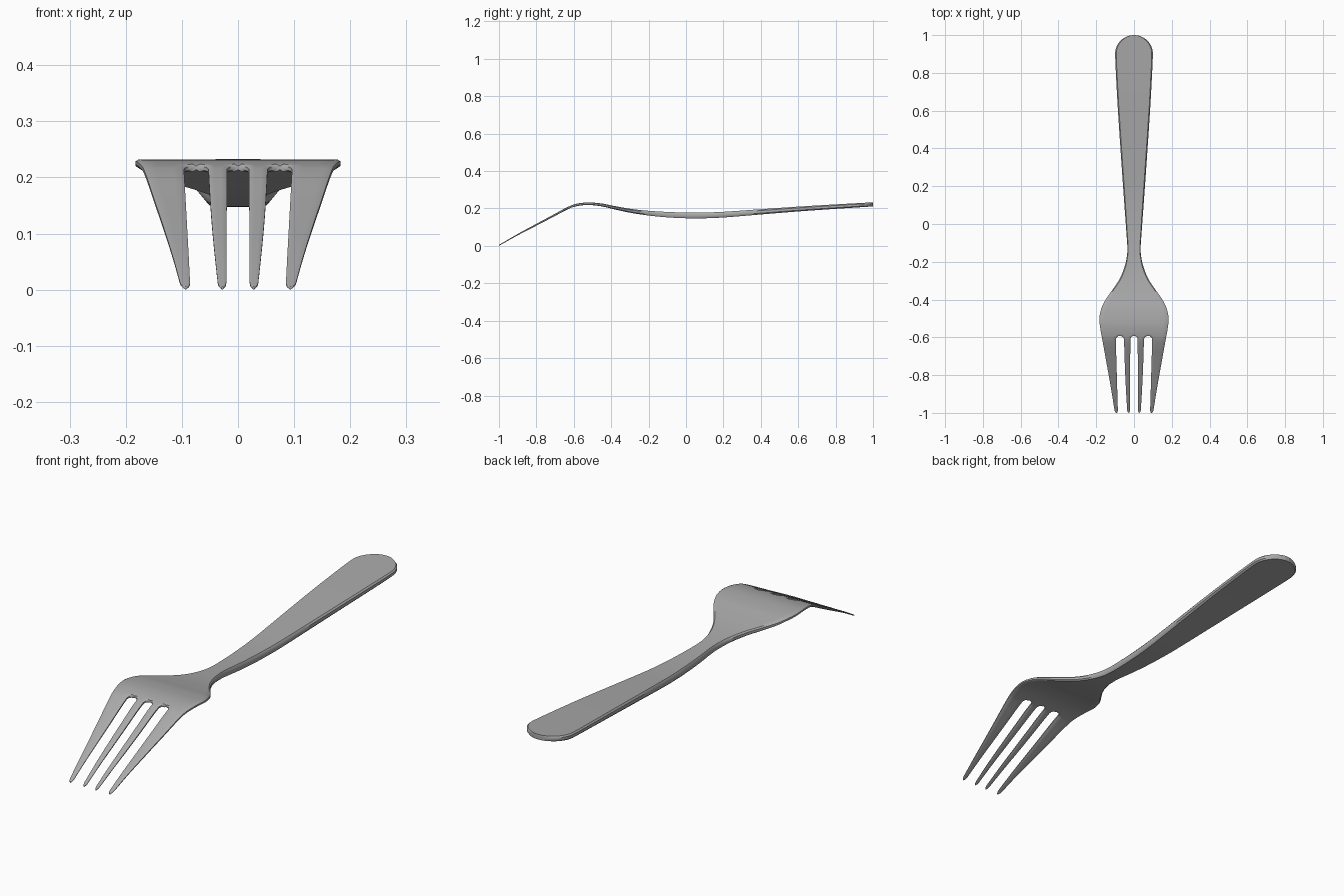
import bpy, bmesh, math

if "Cube" in bpy.data.objects:
    bpy.data.objects.remove(bpy.data.objects["Cube"])

# Key points along the length: (y, value)
HALF_WIDTH = [(-1, .101), (-.9, .117), (-.8, .134), (-.7, .152), (-.6, .170), (-.55, .179), (-.5, .183),
              (-.45, .174), (-.4, .150), (-.35, .115), (-.3, .081), (-.25, .058), (-.2, .043),
              (-.14, .035), (-.05, .040), (.2, .058), (.6, .085), (.8, .096), (.9, .100), (1, .100)]
HEIGHT = [(-1, .003), (-.9, .060), (-.8, .113), (-.7, .166), (-.65, .193), (-.6, .215), (-.53, .2255),
          (-.45, .219), (-.4, .208), (-.3, .188), (-.2, .175), (-.1, .167), (0, .163), (.1, .163),
          (.2, .167), (.4, .182), (.6, .197), (.8, .210), (1, .222)]
THICKNESS = [(-1, .005), (-.8, .010), (-.6, .013), (-.5, .014), (-.3, .021), (-.1, .029), (.1, .031),
             (.5, .027), (1, .022)]


def curve(keys, y):
    """Smooth interpolation through key points."""
    n = len(keys)
    i = max(k for k in range(n - 1) if keys[k][0] <= y or k == 0)

    def slope(k):
        a, b = keys[max(k - 1, 0)], keys[min(k + 1, n - 1)]
        return (b[1] - a[1]) / (b[0] - a[0])
    (y0, v0), (y1, v1) = keys[i], keys[i + 1]
    d = y1 - y0
    t = (y - y0) / d
    return ((2*t**3 - 3*t**2 + 1) * v0 + (t**3 - 2*t**2 + t) * d * slope(i)
            + (3*t**2 - 2*t**3) * v1 + (t**3 - t**2) * d * slope(i + 1))


ROOT, ROOT_LEN, TIP_LEN, END = -.592, .022, .016, .9


def strips(y):
    """Left and right edges of the four tine strips at y."""
    w = curve(HALF_WIDTH, y)
    if y > END:
        w *= max(.1, math.sqrt(max(0, 1 - ((y - END) / (1 - END))**2)))
    if y >= ROOT - 1e-6:
        c = .0745 * w / curve(HALF_WIDTH, ROOT)
        inner, outer, mid = c, c, 0
    else:
        t = (ROOT - y) / (1 + ROOT)
        f = min(1, (ROOT - y) / ROOT_LEN)
        f = math.sqrt(1 - (1 - f)**2)
        inner = .0745 + f * (.053 - .008*t - .010*t*t - .0745)
        outer = .0745 + f * (.097 - .012*t - .0745)
        mid = f * (.0195 + .0015*t)
    half = [(mid, inner), (outer, w)]
    g = (y + 1) / TIP_LEN
    if g < 1:                                   # rounded tine tips
        g = max(.25, math.sqrt(max(0, 1 - (1 - g)**2)))
        half = [((a + b)/2 - g*(b - a)/2, (a + b)/2 + g*(b - a)/2) for a, b in half]
    return [(-b, -a) for a, b in reversed(half)] + half


# Rows: tips, tines, slot roots, body, handle end
N = 8
rows = [-1 + TIP_LEN * (1 - math.cos(k * math.pi / 2 / N)) for k in range(N)]
rows += [-1 + TIP_LEN + k * (ROOT - ROOT_LEN + 1 - TIP_LEN) / 20 for k in range(20)]
rows += [ROOT - ROOT_LEN * (1 - math.sin(k * math.pi / 2 / N)) for k in range(N)]
rows += [ROOT, ROOT + .006]
rows += [ROOT + .015 + k * (END - ROOT - .015) / 80 for k in range(80)]
rows += [END + (1 - END) * math.sin(k * math.pi / 2 / 14) for k in range(15)]

# Flat sheet of four strips welded together above the slot roots
bm = bmesh.new()
for s in range(4):
    prev = None
    for y in rows:
        a, b = strips(y)[s]
        e = min(.006, .2 * (b - a))
        xs = [a, a + e] + [a + e + (b - a - 2*e) * k / 4 for k in (1, 2, 3)] + [b - e, b]
        line = [bm.verts.new((x, y, 0)) for x in xs]
        if prev:
            for k in range(len(xs) - 1):
                bm.faces.new((prev[k], prev[k+1], line[k+1], line[k]))
        prev = line
bmesh.ops.remove_doubles(bm, verts=bm.verts[:], dist=1e-5)

# Thicken, softening the rim, and bend to the side profile
rim = {(round(v.co.x, 5), round(v.co.y, 5)) for v in bm.verts if v.is_boundary}
out = bmesh.ops.extrude_face_region(bm, geom=bm.faces[:], use_keep_orig=True)
top = {g for g in out["geom"] if isinstance(g, bmesh.types.BMVert)}
for v in bm.verts:
    soft = .5 if (round(v.co.x, 5), round(v.co.y, 5)) in rim else 1
    side = 1 if v in top else -1
    y = v.co.y
    v.co.z = max(0, curve(HEIGHT, y) + side * soft * curve(THICKNESS, y) / 2)
bmesh.ops.recalc_face_normals(bm, faces=bm.faces[:])

mesh = bpy.data.meshes.new("fork")
bm.to_mesh(mesh)
bm.free()
fork = bpy.data.objects.new("fork", mesh)
bpy.context.collection.objects.link(fork)

steel = bpy.data.materials.new("grey steel")
steel.diffuse_color = (.4, .4, .4, 1)
steel.use_nodes = True
steel.node_tree.nodes["Principled BSDF"].inputs["Base Color"].default_value = steel.diffuse_color
mesh.materials.append(steel)

bpy.context.view_layer.objects.active = fork
fork.select_set(True)
bpy.ops.object.shade_smooth_by_angle(angle=math.radians(40))
